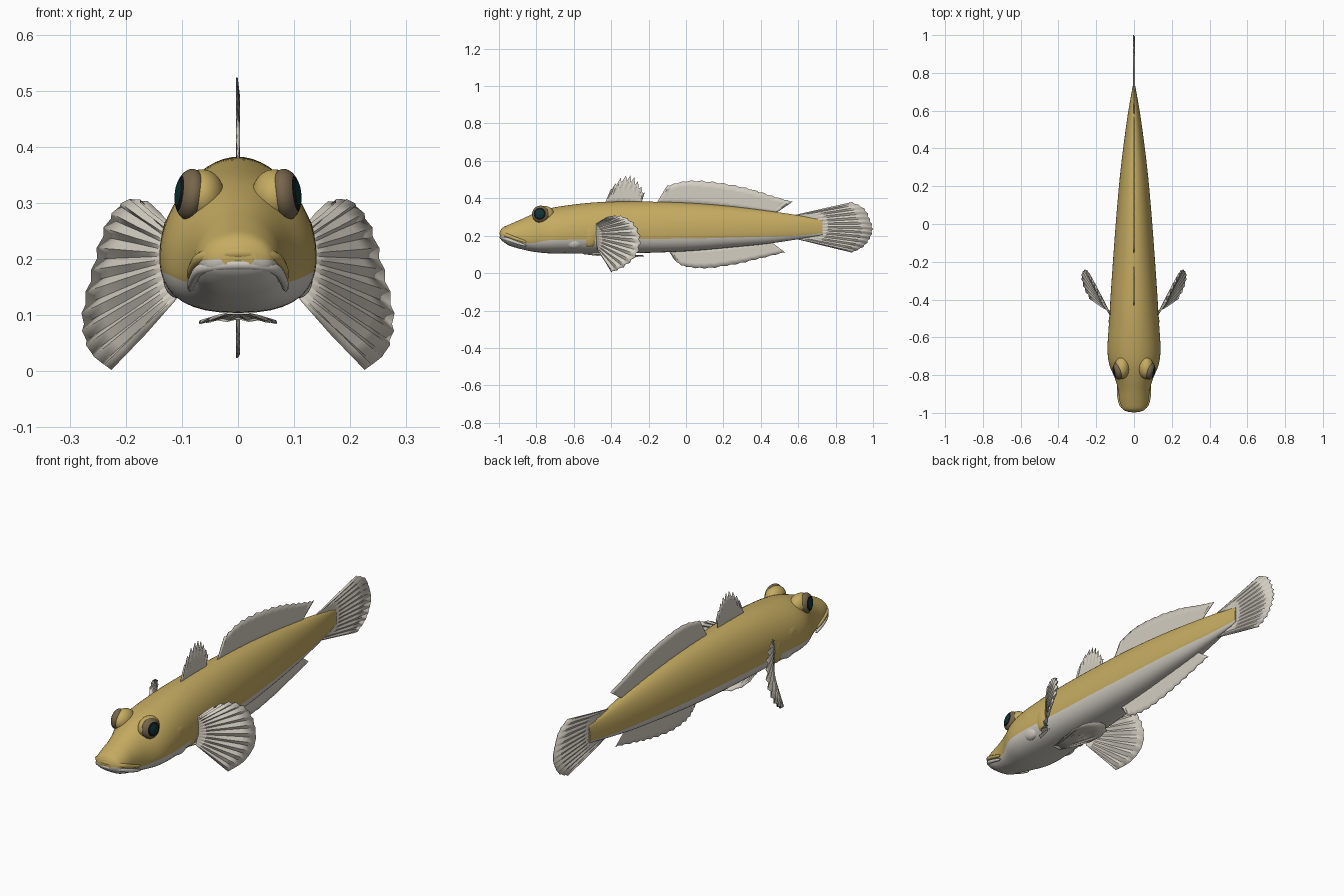
import bpy, bmesh, math
from mathutils import Vector

cube = bpy.data.objects.get("Cube")
if cube:
    bpy.data.objects.remove(cube, do_unlink=True)


def material(name, rgb):
    mat = bpy.data.materials.new(name)
    mat.use_nodes = True
    mat.diffuse_color = (*rgb, 1)
    node = next(n for n in mat.node_tree.nodes if n.type == 'BSDF_PRINCIPLED')
    node.inputs["Base Color"].default_value = (*rgb, 1)
    return mat


GOLD = material("golden skin", (.56, .41, .12))
BELLY = material("pale belly", (.64, .61, .55))
FIN = material("pale fin", (.66, .62, .54))
IRIS = material("brown iris", (.18, .13, .07))
RIM = material("black pupil rim", (.006, .006, .006))
PUPIL = material("teal pupil", (.004, .035, .035))


def spline(points, count):
    """Smoothly resample a list of tuples."""
    pts = [Vector(p) for p in points]
    last = len(pts) - 1
    out = []
    for k in range(count):
        f = k / (count - 1) * last
        i = min(int(f), last - 1)
        t = f - i
        a, b = pts[i], pts[i + 1]
        ta = (b - pts[max(i - 1, 0)]) / 2
        tb = (pts[min(i + 2, last)] - a) / 2
        out.append(a * (2*t**3 - 3*t**2 + 1) + ta * (t**3 - 2*t**2 + t)
                   + b * (3*t**2 - 2*t**3) + tb * (t**3 - t**2))
    return out


def finish(name, bm, mats, angle=50):
    bmesh.ops.recalc_face_normals(bm, faces=bm.faces)
    mesh = bpy.data.meshes.new(name)
    bm.to_mesh(mesh)
    bm.free()
    for mat in mats:
        mesh.materials.append(mat)
    obj = bpy.data.objects.new(name, mesh)
    bpy.context.collection.objects.link(obj)
    smooth(obj, angle)
    return obj


def smooth(obj, angle=50):
    bpy.ops.object.select_all(action='DESELECT')
    obj.select_set(True)
    bpy.context.view_layer.objects.active = obj
    bpy.ops.object.shade_smooth_by_angle(angle=math.radians(angle))


# Body: y, half width, top, bottom, colour edge height
SECTIONS = [
    (-.995, .03, .222, .188, .2), (-.98, .06, .243, .17, .198),
    (-.94, .076, .262, .145, .187), (-.88, .084, .288, .128, .165),
    (-.82, .1, .315, .115, .16), (-.74, .132, .343, .106, .175),
    (-.65, .14, .36, .104, .178), (-.5, .131, .377, .105, .18),
    (-.35, .122, .382, .106, .18), (-.15, .108, .381, .11, .183),
    (.05, .093, .373, .12, .185), (.25, .075, .356, .138, .19),
    (.42, .055, .335, .155, .195), (.58, .033, .312, .178, .2),
    (.73, .007, .283, .204, .213)]


def ring(y, width, top, bottom, edge, low=8, high=16):
    mid = bottom + (top - bottom) * .4
    power = .8
    split = -math.asin(min(max((mid - edge) / (mid - bottom), .05), .95) ** (1 / power))
    half = -math.pi / 2
    angles = [half + (split - half) * i / low for i in range(low)]
    angles += [split + (-half - split) * i / high for i in range(high + 1)]
    side = []
    for a in angles:
        s, c = math.sin(a), max(math.cos(a), 0)
        if s < 0:
            side.append((width * c**power, y, mid - (mid - bottom) * (-s)**power))
        else:
            side.append((width * c, y, mid + (top - mid) * s))
    return side + [(-x, yy, z) for x, yy, z in side[-2:0:-1]]


bm = bmesh.new()
rings = [[bm.verts.new(p) for p in ring(*s)] for s in spline(SECTIONS, 71)]
count = len(rings[0])
for a, b in zip(rings, rings[1:]):
    for j in range(count):
        k = (j + 1) % count
        face = bm.faces.new((a[j], a[k], b[k], b[j]))
        face.material_index = 1 if j < 8 or j >= count - 8 else 0
bm.faces.new(rings[0])
bm.faces.new(rings[-1])
finish("body", bm, [GOLD, BELLY])


# Fins: pleated sheets between a base line and an outer edge
def fin(name, base, edge, rays, bulge, jag=.03, pleat=.004):
    cols = rays * 2 + 1
    rows = 4
    bulge = Vector(bulge)
    bm = bmesh.new()
    grid = []
    for i, (a, b) in enumerate(zip(spline(base, cols), spline(edge, cols))):
        odd = i % 2
        tip = b - (b - a) * jag * odd
        wave = bulge * pleat * (1 if odd else -1)
        grid.append([bm.verts.new(a.lerp(tip, r / rows) + wave * min(r, 2) / 2)
                     for r in range(rows + 1)])
    for a, b in zip(grid, grid[1:]):
        for r in range(rows):
            bm.faces.new((a[r], b[r], b[r + 1], a[r + 1]))
    obj = finish(name, bm, [FIN], 30)
    mod = obj.modifiers.new("thickness", 'SOLIDIFY')
    mod.thickness = .003
    mod.offset = 0
    return obj


def flat(points):
    return [(0, y, z) for y, z in points]


SIDE = (1, 0, 0)
fin("first_dorsal_fin", flat([(-.435, .37), (-.24, .37)]),
    flat([(-.4, .45), (-.36, .5), (-.315, .524), (-.28, .515), (-.25, .48), (-.222, .43)]),
    8, SIDE, .22, .002)
fin("second_dorsal_fin", flat([(-.16, .37), (.15, .355), (.48, .32)]),
    flat([(-.1, .468), (.02, .496), (.18, .485), (.34, .453), (.47, .412), (.57, .383)]),
    14, SIDE, .05, .002)
fin("anal_fin", flat([(-.1, .13), (.15, .14), (.45, .17)]),
    flat([(-.06, .07), (-.01, .035), (.11, .024), (.26, .045), (.39, .075), (.53, .11)]),
    13, SIDE, .05, .002)
fin("tail_fin", flat([(.58, .31), (.6, .245), (.58, .185)]),
    flat([(.89, .379), (.955, .345), (.985, .29), (1, .235), (.985, .185),
          (.95, .14), (.89, .11)]), 12, SIDE, .02, .003)
fin("pelvic_disc", [(-.02, -.55, .103), (.02, -.55, .103)],
    [(-.05, -.45, .092), (-.07, -.35, .087), (-.055, -.26, .089), (0, -.22, .092),
     (.055, -.26, .089), (.07, -.35, .087), (.05, -.45, .092)], 9, (0, 0, 1), .03, .002)


def ellipsoid(name, centre, radii, mats, axis=None, rule=None):
    bm = bmesh.new()
    bmesh.ops.create_uvsphere(bm, u_segments=32, v_segments=24, radius=1)
    if rule:
        for f in bm.faces:
            f.material_index = rule(f.calc_center_median().z)
    bmesh.ops.scale(bm, vec=radii, verts=bm.verts)
    obj = finish(name, bm, mats)
    obj.location = centre
    if axis:
        obj.rotation_euler = Vector(axis).to_track_quat('Z', 'Y').to_euler()
    return obj


def eye_colour(height):
    return 2 if height > .83 else 1 if height > .74 else 0


# Paired parts
for label, s in (("left", 1), ("right", -1)):
    fin(label + "_pectoral_fin",
        [(s * .12, -.485, .26), (s * .128, -.48, .2), (s * .11, -.475, .128)],
        [(s * .165, -.42, .302), (s * .2, -.345, .305), (s * .235, -.275, .262),
         (s * .26, -.243, .18), (s * .278, -.265, .095), (s * .266, -.33, .035),
         (s * .23, -.4, .003)], 13, (s * .8, -.5, 0), .03, .006)
    ellipsoid(label + "_pectoral_base", (s * .112, -.515, .205), (.022, .045, .065), [GOLD])
    ellipsoid(label + "_gill_flap", (s * .106, -.6, .165), (.027, .05, .035), [BELLY])
    ellipsoid(label + "_cheek", (s * .108, -.62, .235), (.028, .085, .05), [GOLD])
    ellipsoid(label + "_brow", (s * .064, -.762, .312), (.04, .058, .048), [GOLD])
    ellipsoid(label + "_eye", (s * .085, -.778, .315), (.046, .046, .027),
              [IRIS, RIM, PUPIL], (s, -.2, .12), eye_colour)


# Lips: tubes following the mouth line
def lip(name, drop, radius, mat):
    half = [(.085, -.855, .16), (.08, -.91, .178), (.066, -.958, .196), (.035, -.98, .203)]
    path = half + [(0, -.986, .205)] + [(-x, y, z) for x, y, z in half[::-1]]
    curve = bpy.data.curves.new(name, 'CURVE')
    curve.dimensions = '3D'
    curve.bevel_depth = radius
    curve.bevel_resolution = 3
    curve.use_fill_caps = True
    line = curve.splines.new('POLY')
    samples = spline(path, 33)
    line.points.add(len(samples) - 1)
    for i, (point, p) in enumerate(zip(line.points, samples)):
        point.co = (p.x, p.y, p.z - drop, 1)
        point.radius = .35 + .65 * math.sin(math.pi * i / 32) ** .5
    curve.materials.append(mat)
    obj = bpy.data.objects.new(name, curve)
    bpy.context.collection.objects.link(obj)
    bpy.ops.object.select_all(action='DESELECT')
    obj.select_set(True)
    bpy.context.view_layer.objects.active = obj
    bpy.ops.object.convert(target='MESH')
    smooth(bpy.context.view_layer.objects.active)


lip("upper_lip", -.006, .012, GOLD)
lip("lower_lip", .014, .011, BELLY)
